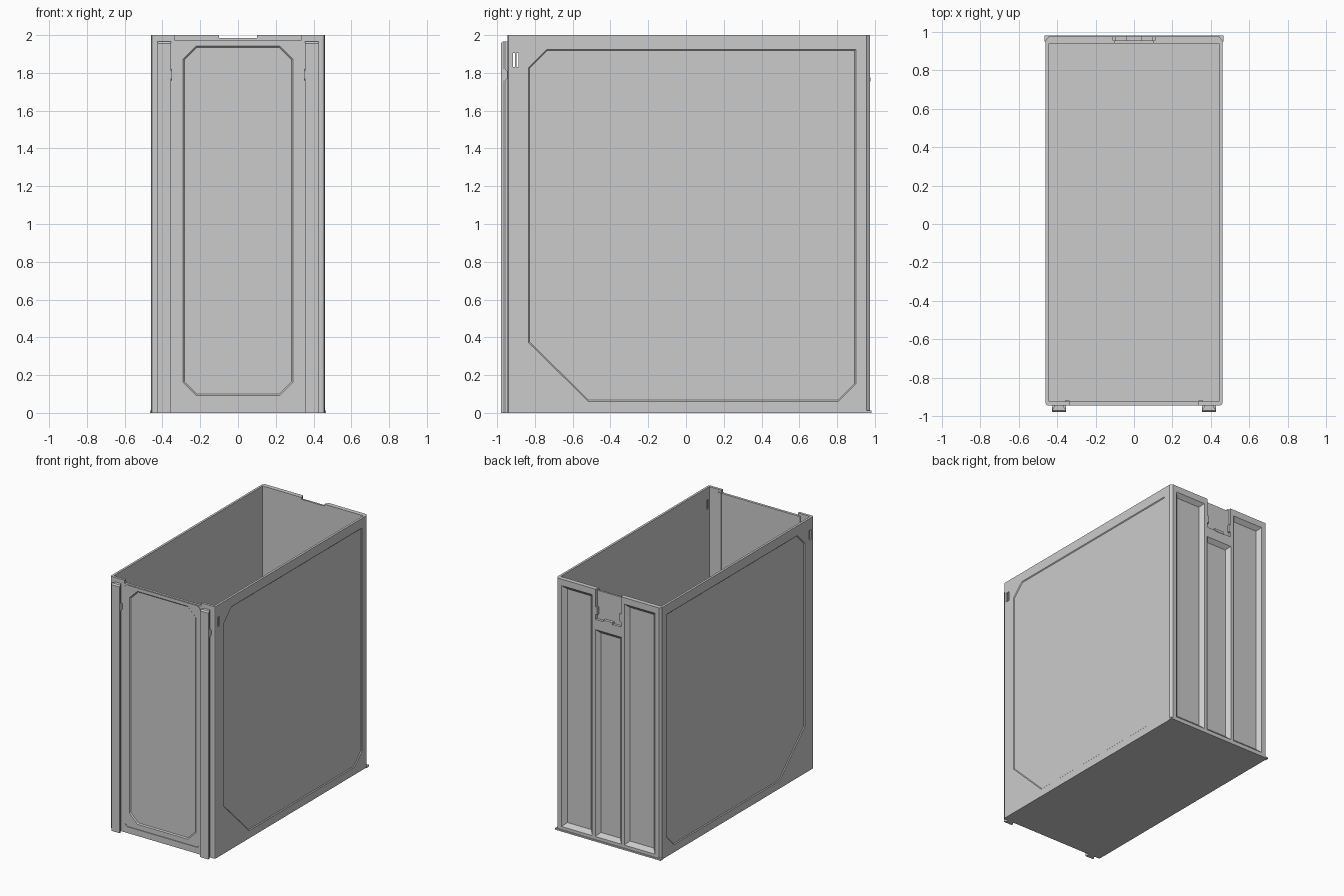
import bpy, bmesh
from mathutils import Vector

if "Cube" in bpy.data.objects:
    bpy.data.objects.remove(bpy.data.objects["Cube"])


def inset(pts, d):
    """Offset a convex counter-clockwise 2D outline inward by d, with mitred corners."""
    out = []
    n = len(pts)
    for i in range(n):
        p = Vector(pts[i])
        e1 = (p - Vector(pts[i - 1])).normalized()
        e2 = (Vector(pts[(i + 1) % n]) - p).normalized()
        n1, n2 = Vector((-e1.y, e1.x)), Vector((-e2.y, e2.x))
        out.append(tuple(p + (n1 + n2) * (d / (1 + n1.dot(n2)))))
    return out


def rect(a0, a1, b0, b1, c=0.0):
    """Rectangle outline, optionally with chamfered corners."""
    if c == 0:
        return [(a0, b0), (a1, b0), (a1, b1), (a0, b1)]
    return [(a0 + c, b0), (a1 - c, b0), (a1, b0 + c), (a1, b1 - c),
            (a1 - c, b1), (a0 + c, b1), (a0, b1 - c), (a0, b0 + c)]


def prism(name, pts, axis, t0, t1, taper=0.0):
    """Extrude an outline along an axis from t0 to t1; taper shrinks the t1 end."""
    put = {'x': lambda p, t: (t, p[0], p[1]),
           'y': lambda p, t: (p[0], t, p[1]),
           'z': lambda p, t: (p[0], p[1], t)}[axis]
    bm = bmesh.new()
    end = inset(pts, taper) if taper else pts
    a = [bm.verts.new(put(p, t0)) for p in pts]
    b = [bm.verts.new(put(p, t1)) for p in end]
    n = len(pts)
    bm.faces.new(a)
    bm.faces.new(b)
    for i in range(n):
        j = (i + 1) % n
        bm.faces.new((a[i], a[j], b[j], b[i]))
    bmesh.ops.recalc_face_normals(bm, faces=bm.faces)
    me = bpy.data.meshes.new(name)
    bm.to_mesh(me)
    bm.free()
    ob = bpy.data.objects.new(name, me)
    bpy.context.collection.objects.link(ob)
    return ob


def cut(ob, cutters):
    """Subtract the cutters, bake the result and remove them."""
    for c in cutters:
        m = ob.modifiers.new("cut", 'BOOLEAN')
        m.operation, m.solver, m.object = 'DIFFERENCE', 'EXACT', c
        c.hide_render = True
    dg = bpy.context.evaluated_depsgraph_get()
    me = bpy.data.meshes.new_from_object(ob.evaluated_get(dg))
    ob.modifiers.clear()
    ob.data = me
    for c in cutters:
        bpy.data.objects.remove(c)


# Outer box, eased vertical corners
outline = [(-0.448, -0.945), (0.448, -0.945), (0.456, -0.941), (0.46, -0.933),
           (0.46, 0.955), (0.445, 0.975), (-0.445, 0.975), (-0.46, 0.955),
           (-0.46, -0.933), (-0.456, -0.941)]
box = prism("box_body", outline, 'z', 0, 2)
tools = []

# Open interior and lowered front edge
tools.append(prism("cavity", rect(-0.442, 0.442, -0.925, 0.94), 'z', 0.025, 2.1))
tools.append(prism("front_edge_gap", rect(-0.335, 0.335, 1.975, 2.1), 'y', -1.0, -0.9))

# Recessed front panel
tools.append(prism("front_panel", rect(-0.3, 0.3, 0.085, 1.95, 0.075), 'y', -0.953, -0.937, 0.016))
ring = prism("front_outline", rect(-0.333, 0.333, 0.05, 1.974, 0.02), 'y', -0.96, -0.94)
cut(ring, [prism("ring_core", rect(-0.327, 0.327, 0.056, 1.968, 0.02), 'y', -1, -0.9)])
tools.append(ring)

# Side panels with uneven corner chamfers, and label slots
side = [(-0.52, 0.055), (0.81, 0.055), (0.905, 0.15), (0.905, 1.93),
        (-0.74, 1.93), (-0.84, 1.83), (-0.84, 0.37)]
for s in (-1, 1):
    tools.append(prism("side_panel", side, 'x', s * 0.466, s * 0.454, 0.012))
    tools.append(prism("label_slot", rect(-0.916, -0.886, 1.83, 1.905), 'x', s * 0.5, s * 0.4))

# Back channels with sloping walls
for x0, x1, z1 in ((-0.41, -0.14, 1.95), (0.14, 0.41, 1.95), (-0.115, 0.115, 1.68)):
    tools.append(prism("back_channel", rect(x0, x1, 0.035, z1), 'y', 0.976, 0.946, 0.03))

# Latch recess at the top of the back
tools.append(prism("latch_recess", rect(-0.11, 0.11, 1.76, 2.1), 'y', 1.0, 0.955))
tools.append(prism("latch_dip", rect(-0.1, 0.1, 1.985, 2.1), 'y', 1.0, 0.9))
cut(box, tools)

# Latch shelf and guide ribs
prism("latch_shelf", rect(-0.04, 0.04, 1.755, 1.775), 'y', 0.95, 0.978)
for s in (-1, 1):
    prism("latch_rib", rect(s * 0.105 - 0.008, s * 0.105 + 0.008, 1.8, 1.86), 'y', 0.95, 0.975)

# Thin foot lip along the back
prism("back_lip", rect(-0.465, 0.465, 0.95, 0.982), 'z', 0, 0.012)

half = [(0.026, -0.94), (0.026, -0.953), (0.036, -0.968), (0.036, -0.98)]
for s in (-1, 1):
    # Dovetail rails on the front
    prof = [(s * 0.39 + x, y) for x, y in half] + [(s * 0.39 - x, y) for x, y in reversed(half)]
    rail = prism("front_rail", prof, 'z', 0, 1.965)
    cut(rail, [prism("rail_tip", [(-0.965, 1.97), (-0.99, 1.945), (-0.99, 1.97)], 'x',
                     s * 0.39 - 0.1, s * 0.39 + 0.1)])
    # Catch near the rail top
    prism("rail_catch", rect(-0.98, -0.945, 1.76, 1.82, 0.012), 'x',
          s * 0.39 - 0.037, s * 0.39 + 0.037)
    # Rib beside the front panel inside
    prism("front_inner_rib", rect(s * 0.348 - 0.012, s * 0.348 + 0.012, -0.94, -0.918), 'z', 0.02, 1.98)
    # Bar inside the label slot
    prism("label_slot_bar", rect(-0.905, -0.897, 1.825, 1.91), 'x', s * 0.444, s * 0.457)
